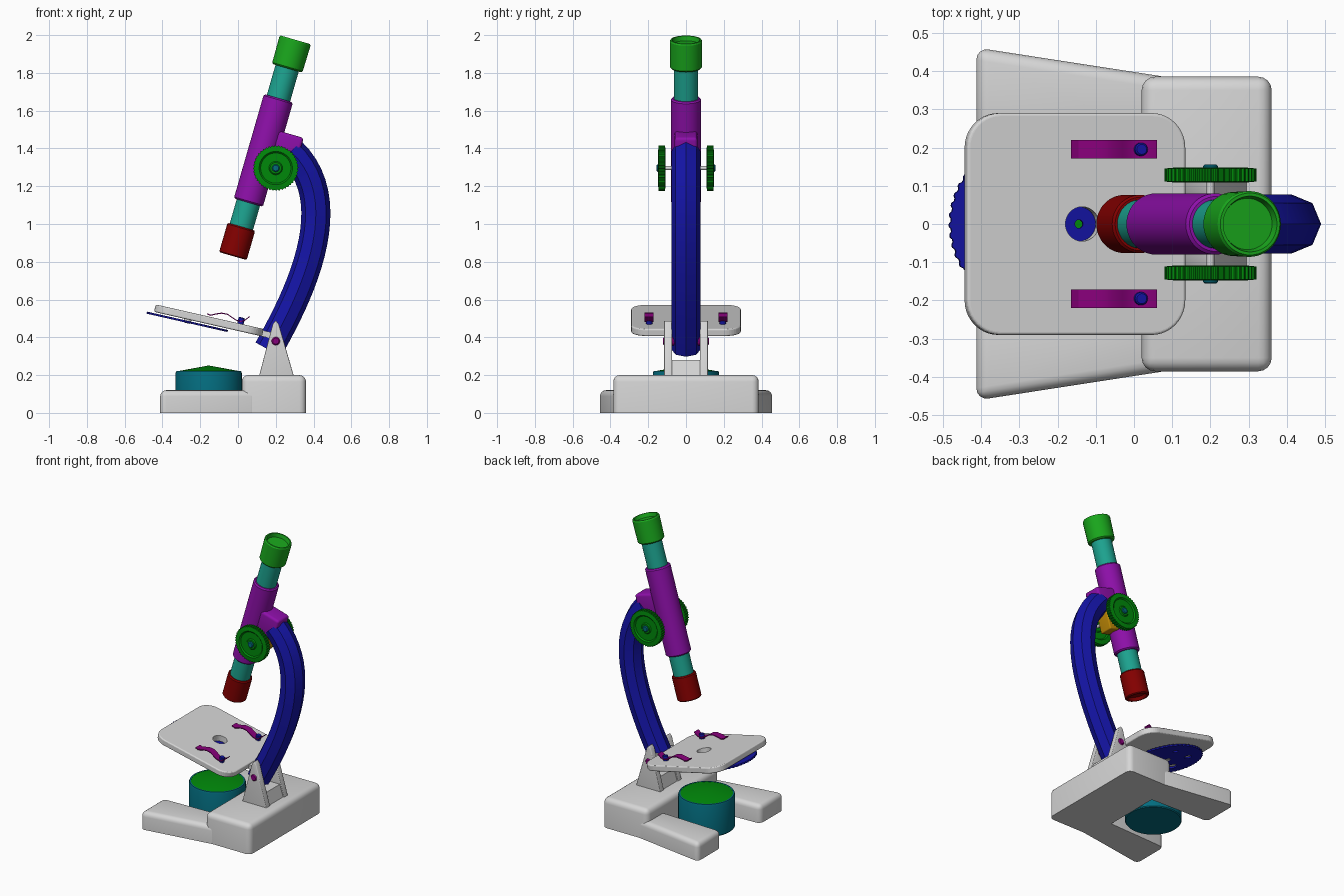
import bpy, bmesh
from math import sin, cos, pi, radians
from mathutils import Matrix, Vector
from mathutils.geometry import interpolate_bezier

if "Cube" in bpy.data.objects:
    bpy.data.objects.remove(bpy.data.objects["Cube"])


def material(name, *rgb):
    m = bpy.data.materials.new(name)
    m.use_nodes = True
    m.diffuse_color = (*rgb, 1)
    m.node_tree.nodes["Principled BSDF"].inputs["Base Color"].default_value = (*rgb, 1)
    return m


grey = material("light grey", .67, .67, .67)
light_green = material("light green", .01, .39, .012)
dark_green = material("dark green", 0, .25, .003)
teal = material("teal", .012, .37, .28)
deep_teal = material("deep teal", .001, .15, .21)
purple = material("purple", .27, .005, .4)
magenta = material("magenta", .25, 0, .2)
blue = material("blue", .007, .007, .38)
red = material("red", .23, 0, 0)
gold = material("gold", .5, .24, .002)

T = Matrix.Translation
UPRIGHT = Matrix.Rotation(pi / 2, 4, 'X')      # local z becomes -y


def finish(name, bm, mat, frame=Matrix()):
    bmesh.ops.remove_doubles(bm, verts=bm.verts, dist=1e-5)
    bmesh.ops.recalc_face_normals(bm, faces=bm.faces)
    bm.transform(frame)
    mesh = bpy.data.meshes.new(name)
    bm.to_mesh(mesh)
    bm.free()
    mesh.materials.append(mat)
    ob = bpy.data.objects.new(name, mesh)
    bpy.context.collection.objects.link(ob)
    bpy.ops.object.select_all(action='DESELECT')
    ob.select_set(True)
    bpy.context.view_layer.objects.active = ob
    bpy.ops.object.shade_smooth_by_angle(angle=radians(32))
    return ob


def lathe(name, profile, mat, frame=Matrix(), segs=48, tooth=0):
    """Revolve (radius, z) points about z; tooth notches the widest rings."""
    bm = bmesh.new()
    widest = max(r for r, z in profile)
    rings = []
    for r, z in profile:
        ring = []
        for k in range(segs):
            rk = r - tooth if r == widest and k % 4 > 1 else r
            a = 2 * pi * k / segs
            ring.append(bm.verts.new((rk * cos(a), rk * sin(a), z)))
        rings.append(ring)
    for a, b in zip(rings, rings[1:]):
        for k in range(segs):
            j = (k + 1) % segs
            bm.faces.new((a[k], a[j], b[j], b[k]))
    return finish(name, bm, mat, frame)


def rod(name, r, z0, z1, mat, frame=Matrix(), bevel=.008, segs=40, tooth=0):
    b = bevel
    return lathe(name, [(0, z0), (r - b, z0), (r, z0 + b), (r, z1 - b), (r - b, z1), (0, z1)],
                 mat, frame, segs, tooth)


def prism(name, outline, z0, z1, mat, frame=Matrix(), bevel=0, flat_bottom=False):
    bm = bmesh.new()
    face = bm.faces.new([bm.verts.new((x, y, z0)) for x, y in outline])
    top = bmesh.ops.extrude_face_region(bm, geom=[face])["geom"]
    bmesh.ops.translate(bm, vec=(0, 0, z1 - z0),
                        verts=[v for v in top if isinstance(v, bmesh.types.BMVert)])
    bmesh.ops.recalc_face_normals(bm, faces=bm.faces)
    if bevel:
        edges = [e for e in bm.edges if e.calc_face_angle(0) > .5
                 and not (flat_bottom and all(v.co.z < z0 + .001 for v in e.verts))]
        bmesh.ops.bevel(bm, geom=edges, offset=bevel, segments=4, profile=.5, affect='EDGES')
    return finish(name, bm, mat, frame)


def box(name, x0, x1, hy, z0, z1, mat, frame=Matrix(), bevel=0, flat_bottom=False):
    return prism(name, [(x0, -hy), (x1, -hy), (x1, hy), (x0, hy)], z0, z1, mat,
                 frame, bevel, flat_bottom)


def drill(ob, holes, frame):
    """Cut round holes (x, y, radius) through a part and leave its faces flat."""
    for x, y, r in holes:
        cutter = rod("cutter", r, -.2, .2, ob.data.materials[0], frame @ T((x, y, 0)), 0, 28)
        cutter.hide_render = True
        mod = ob.modifiers.new("hole", 'BOOLEAN')
        mod.operation, mod.object, mod.solver = 'DIFFERENCE', cutter, 'EXACT'
        bpy.context.view_layer.objects.active = ob
        bpy.ops.object.modifier_apply(modifier=mod.name)
        bpy.data.objects.remove(cutter)
    ob.data.shade_flat()


# Base: rear block and two splayed feet
box("base_block", .02, .36, .385, 0, .2, grey, bevel=.035, flat_bottom=True)
for side, s in (("left", 1), ("right", -1)):
    foot = [(-.412, .461 * s), (-.412, .21 * s), (.1, .19 * s), (.1, .382 * s)]
    prism(side + "_foot", foot, 0, .12, grey, bevel=.032, flat_bottom=True)

# Lamp
LAMP = T((-.155, 0, 0))
lathe("lamp_housing", [(0, 0), (.17, 0), (.175, .006), (.175, .212), (.171, .222),
                       (.162, .222), (.162, .205), (0, .205)], deep_teal, LAMP, 56)
lathe("lamp_lens", [(.163, .208), (.163, .221), (0, .251)], dark_green, LAMP, 56)

# Hinge bracket: two triangular cheeks joined by a low web
cheek = [(.11, .19), (.297, .19), (.216, .47), (.2, .49), (.184, .47)]
for s in (1, -1):
    prism("bracket_cheek", cheek, -.021, .021, grey, T((0, .095 * s, 0)) @ UPRIGHT, .005)
web = [(.116, .19), (.29, .19), (.262, .28), (.142, .28)]
prism("bracket_web", web, -.09, .09, grey, UPRIGHT)
rod("hinge_pin", .024, -.122, .122, magenta, T((.2, 0, .38)) @ UPRIGHT)

# Curved arm: octagonal section swept along a curve
path = interpolate_bezier(Vector((.16, 0, .335)), Vector((.335, 0, .64)),
                          Vector((.56, 0, 1.12)), Vector((.28, 0, 1.385)), 22)
bm = bmesh.new()
rings = []
for i, p in enumerate(path):
    d = path[min(i + 1, len(path) - 1)] - path[max(i - 1, 0)]
    out = Vector((d.z, 0, -d.x)).normalized()
    rings.append([bm.verts.new(p + .077 * (cos(k * pi / 4) * out + Vector((0, sin(k * pi / 4), 0))))
                  for k in range(8)])
for a, b in zip(rings, rings[1:]):
    for k in range(8):
        bm.faces.new((a[k], a[k - 1], b[k - 1], b[k]))
bm.faces.new(rings[0])
bm.faces.new(rings[-1])
finish("arm", bm, blue)

# Stage, tilted toward the rear hinge; local z = 0 is its upper surface
STAGE = T((-.15, 0, .509)) @ Matrix.Rotation(radians(12.8), 4, 'Y')
corner = .09
outline = [(sx * (.293 - corner) + corner * cos(a), sy * (.29 - corner) + corner * sin(a))
           for sx, sy, start in ((1, 1, 0), (-1, 1, 1), (-1, -1, 2), (1, -1, 3))
           for a in [(start + j / 10) * pi / 2 for j in range(11)]]
stage = prism("stage", outline, -.04, 0, grey, STAGE, .008)
drill(stage, [(.015, 0, .045)], STAGE)
box("stage_hinge_tab", .27, .37, .07, -.04, -.008, grey, STAGE)

# Aperture disc under the stage
DISC = STAGE @ T((-.11, 0, 0))
disc = rod("aperture_disc", .22, -.058, -.047, blue, DISC, 0, 200, .005)
drill(disc, [(.127 * cos(k * 2 * pi / 5), .127 * sin(k * 2 * pi / 5), .011 + .006 * k)
             for k in range(5)], DISC)
rod("disc_pin", .02, -.06, -.03, grey, DISC, .004)

# Slide clips with their screws
wave = [(-.165, .522), (-.145, .514), (-.115, .521), (-.085, .525), (-.055, .519), (-.03, .501),
        (-.008, .487), (.015, .481), (.035, .487), (.06, .506)]
ribbon = wave + [(x, z + .006) for x, z in reversed(wave)]
for s in (1, -1):
    prism("slide_clip", ribbon, -.024, .024, magenta, T((0, .195 * s, 0)) @ UPRIGHT)
    rod("clip_screw", .017, -.02, .034, blue, STAGE @ T((.167, .195 * s, 0)), .004, 20)

# Optical tube, built along its own leaning axis
TUBE = T((-.027, 0, .83)) @ Matrix.Rotation(radians(16.1), 4, 'Y')
lathe("objective", [(0, .02), (.052, .02), (.06, 0), (.07, 0), (.076, .006), (.076, .155),
                    (.07, .162), (0, .162)], red, TUBE)
rod("inner_tube", .064, .1, 1.08, teal, TUBE)
rod("outer_tube", .08, .295, .87, purple, TUBE)
lathe("eyepiece", [(0, 1.035), (.076, 1.035), (.084, 1.043), (.086, 1.184), (.081, 1.192),
                   (.073, 1.192), (.067, 1.167), (0, 1.167)], light_green, TUBE)

# Focus carriage between tube and arm
box("tube_lug", .02, .187, .06, .56, .705, purple, TUBE, .016)
box("gear_box", .05, .14, .046, .43, .59, gold, TUBE, .008)

# Focus wheels, each with a hub cap, on a thin axle
AXLE = T((.2, 0, 1.296))
rod("focus_axle", .01, -.13, .13, grey, AXLE @ UPRIGHT, .002, 20)
wheel = [(0, -.018), (.03, -.018), (.036, -.012), (.08, -.012), (.088, -.02), (.12, -.017),
         (.12, .017), (.088, .02), (.08, .012), (.036, .012), (.03, .018), (0, .018)]
for side, s in (("left", 1), ("right", -1)):
    HUB = T((0, .128 * s, 0)) @ AXLE @ UPRIGHT
    lathe(side + "_focus_wheel", wheel, dark_green, HUB, 176, .005)
    rod(side + "_hub_cap", .02, -.006 if s < 0 else -.028, .028 if s < 0 else .006,
        deep_teal, HUB, .005, 20)
